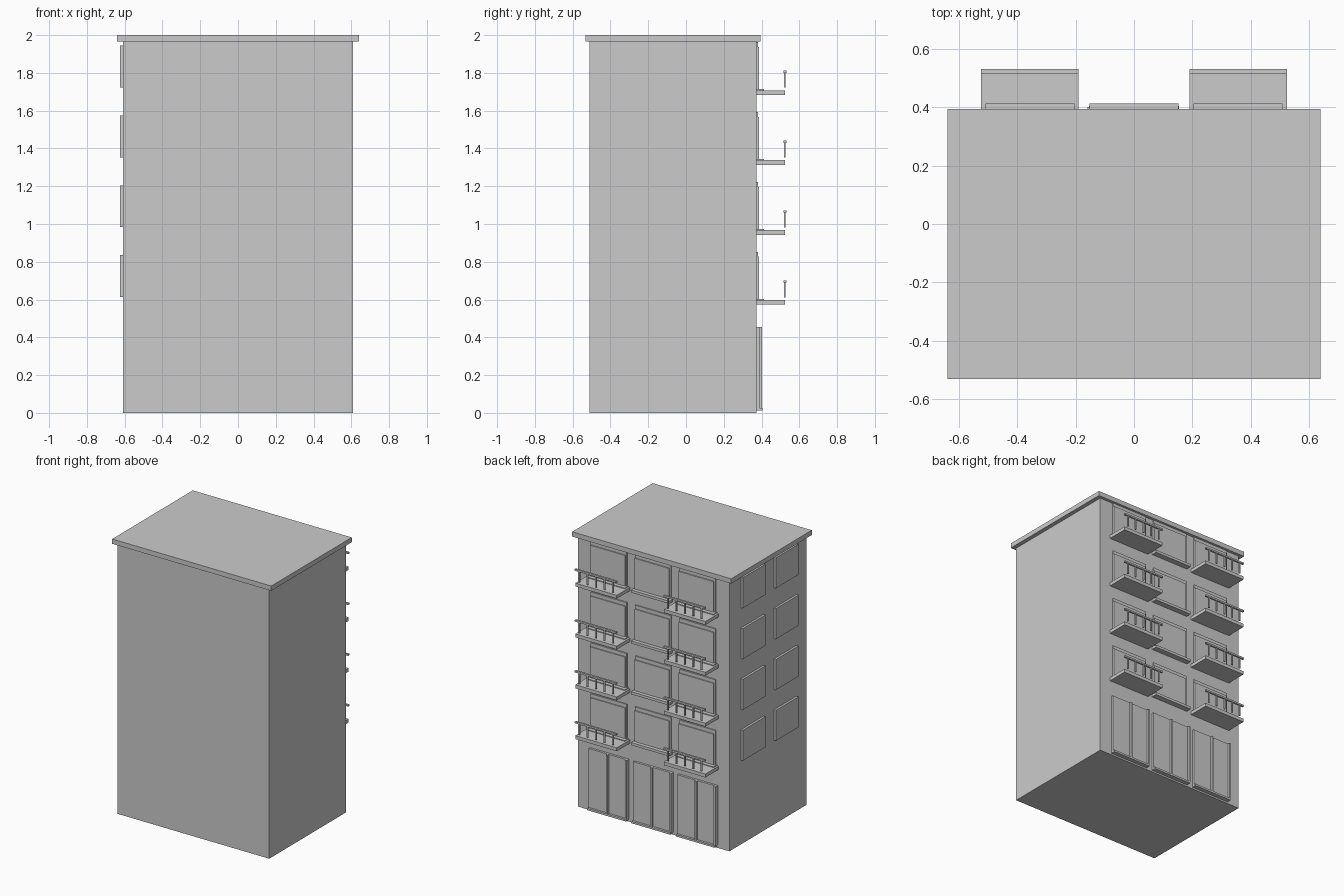
import bpy, bmesh
from mathutils import Matrix, Vector

if "Cube" in bpy.data.objects:
    bpy.data.objects.remove(bpy.data.objects["Cube"])


def boxes(name, spans):
    """One object made of boxes given as (x0, x1, y0, y1, z0, z1)."""
    bm = bmesh.new()
    for x0, x1, y0, y1, z0, z1 in spans:
        m = (Matrix.Translation(((x0 + x1) / 2, (y0 + y1) / 2, (z0 + z1) / 2))
             @ Matrix.Diagonal(Vector((x1 - x0, y1 - y0, z1 - z0, 1))))
        bmesh.ops.create_cube(bm, size=1, matrix=m)
    me = bpy.data.meshes.new(name)
    bm.to_mesh(me)
    bm.free()
    ob = bpy.data.objects.new(name, me)
    bpy.context.collection.objects.link(ob)
    return ob


WALL = 0.372                      # balcony facade plane
BAYS = (-0.357, 0, 0.357)         # facade bay centres
FLOORS = [0.60 + 0.37 * i for i in range(4)]

# Main block and overhanging roof slab
boxes("building_body", [(-0.61, 0.61, -0.512, WALL, 0, 1.965)])
boxes("roof_slab", [(-0.64, 0.64, -0.532, 0.394, 1.965, 2)])

# Ground floor entrances: panel, central mullion, edge jambs, threshold
for i, c in enumerate(BAYS):
    boxes(f"entrance_panel_{i}", [(c - 0.155, c + 0.155, WALL - 0.01, 0.388, 0.015, 0.455)])
    boxes(f"entrance_frame_{i}",
          [(c + s - 0.007, c + s + 0.007, WALL, 0.402, 0.025, 0.455) for s in (-0.153, 0)])
    boxes(f"entrance_threshold_{i}", [(c - 0.155, c + 0.155, WALL - 0.01, 0.404, 0.012, 0.026)])

for f, z in enumerate(FLOORS):
    # Facade windows with raised pane and sill
    for i, c in enumerate(BAYS):
        boxes(f"window_frame_{f}_{i}", [(c - 0.145, c + 0.145, WALL - 0.01, 0.380, z, z + 0.253)])
        boxes(f"window_pane_{f}_{i}", [(c - 0.135, c + 0.145, WALL - 0.01, 0.387, z, z + 0.227)])
        boxes(f"window_sill_{f}_{i}", [(c - 0.153, c + 0.153, WALL - 0.01, 0.413, z - 0.015, z + 0.004)])

    # Balconies with rail and posts on the outer bays
    for i, c in enumerate((BAYS[0], BAYS[2])):
        boxes(f"balcony_slab_{f}_{i}", [(c - 0.167, c + 0.167, WALL - 0.01, 0.525, z - 0.027, z - 0.002)])
        boxes(f"balcony_rail_{f}_{i}", [(c - 0.167, c + 0.167, 0.517, 0.531, z + 0.09, z + 0.102)])
        boxes(f"balcony_posts_{f}_{i}",
              [(c + k * 0.068 - 0.005, c + k * 0.068 + 0.005, 0.519, 0.528, z + 0.012, z + 0.092)
               for k in range(-2, 3)])

    # Side wall windows
    for i, y in enumerate((0.11, -0.27)):
        boxes(f"side_window_{f}_{i}", [(-0.626, -0.60, y - 0.13, y + 0.13, z + 0.013, z + 0.235)])
